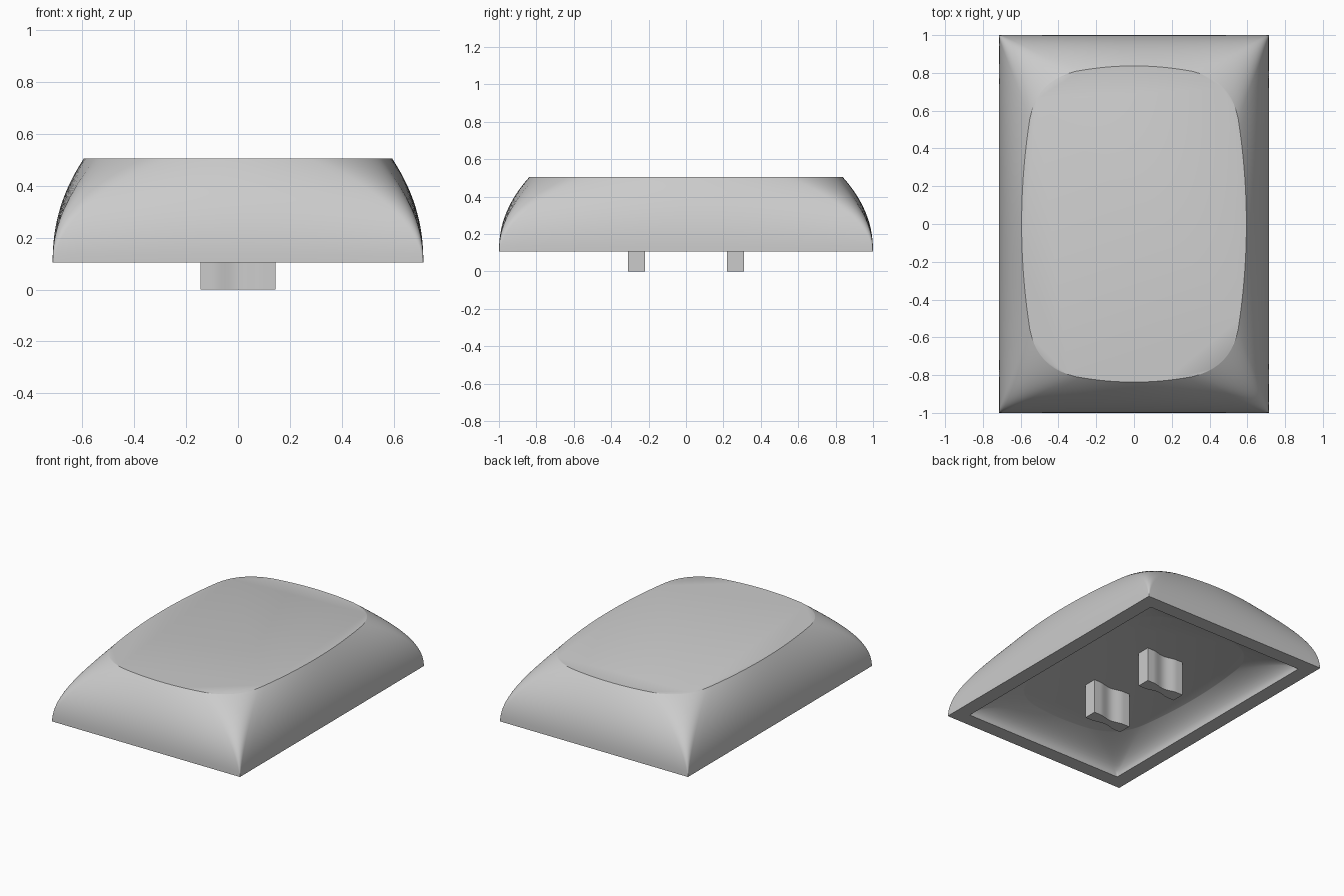
import bpy, bmesh, math

if "Cube" in bpy.data.objects:
    bpy.data.objects.remove(bpy.data.objects["Cube"], do_unlink=True)

grey = bpy.data.materials.new("light grey plastic")
grey.use_nodes = True
colour = (0.6, 0.6, 0.6, 1)
grey.diffuse_color = colour
grey.node_tree.nodes["Principled BSDF"].inputs["Base Color"].default_value = colour

RIM_Z = 0.105
SIDE_STEPS, CORNER_STEPS = 10, 10


def outline(a, b, bow, r, z):
    """Rectangle with bowed sides and softened corners, counter-clockwise."""
    cx, cy = a - bow, b - bow
    quarter = []
    for i in range(SIDE_STEPS):
        y = (cy - r) * i / SIDE_STEPS
        quarter.append((a - bow * (y / cy) ** 2, y))
    p = (a - bow * ((cy - r) / cy) ** 2, cy - r)
    q = (cx - r, b - bow * ((cx - r) / cx) ** 2)
    for i in range(CORNER_STEPS + 1):
        t = i / CORNER_STEPS
        u, v, w = (1 - t) ** 2, 2 * t * (1 - t), t * t
        quarter.append((u * p[0] + v * cx + w * q[0], u * p[1] + v * cy + w * q[1]))
    for i in range(SIDE_STEPS - 1, -1, -1):
        x = (cx - r) * i / SIDE_STEPS
        quarter.append((x, b - bow * (x / cx) ** 2))
    half = quarter + [(-x, y) for x, y in quarter[-2::-1]]
    return [(x, y, z) for x, y in half + [(-x, -y) for x, y in half[1:-1]]]


def dome(a, b, inset_a, inset_b, bow, z_top, steps):
    """Stacked outlines curving inward from the rim to the flat top."""
    rings = []
    for i in range(steps + 1):
        t = math.sin(math.pi / 2 * i / steps)
        g = t ** 2.2
        rings.append(outline(a - inset_a * g, b - inset_b * g, bow * g,
                             0.004 + 0.2 * g ** 0.7, RIM_Z + (z_top - RIM_Z) * t))
    return rings


def finish(name, bm, angle):
    bmesh.ops.recalc_face_normals(bm, faces=bm.faces)
    mesh = bpy.data.meshes.new(name)
    bm.to_mesh(mesh)
    bm.free()
    mesh.materials.append(grey)
    ob = bpy.data.objects.new(name, mesh)
    bpy.context.collection.objects.link(ob)
    bpy.ops.object.select_all(action="DESELECT")
    ob.select_set(True)
    bpy.context.view_layer.objects.active = ob
    bpy.ops.object.shade_smooth_by_angle(angle=math.radians(angle))
    return ob


# Hollow shell: ceiling, inner wall, rim, outer wall and flat top in one loft
inner = dome(0.615, 0.90, 0.115, 0.165, 0.07, 0.24, 12)
outer = dome(0.715, 1.00, 0.12, 0.163, 0.08, 0.505, 20)
bm = bmesh.new()
rings = [[bm.verts.new(p) for p in ring] for ring in inner[::-1] + outer]
for low, high in zip(rings, rings[1:]):
    for i in range(len(low)):
        j = (i + 1) % len(low)
        bm.faces.new((low[i], low[j], high[j], high[i]))
bm.faces.new(rings[0])
bm.faces.new(rings[-1])
finish("cap_shell", bm, 32)

# Two mounting prongs with hollowed long sides
for name, side in (("front_prong", -1), ("back_prong", 1)):
    edge = [(-0.145, 0.045)]
    for i in range(17):
        x = -0.1 + 0.2 * i / 16
        edge.append((x, 0.045 - 0.018 * math.cos(math.pi * x / 0.2) ** 2))
    edge.append((0.145, 0.045))
    profile = edge + [(x, -y) for x, y in edge[::-1]]
    bm = bmesh.new()
    base = bm.faces.new([bm.verts.new((x, y + 0.265 * side, 0)) for x, y in profile])
    top = bmesh.ops.extrude_face_region(bm, geom=[base], use_keep_orig=True)
    bmesh.ops.translate(bm, vec=(0, 0, 0.26),
                        verts=[v for v in top["geom"] if isinstance(v, bmesh.types.BMVert)])
    finish(name, bm, 30)
